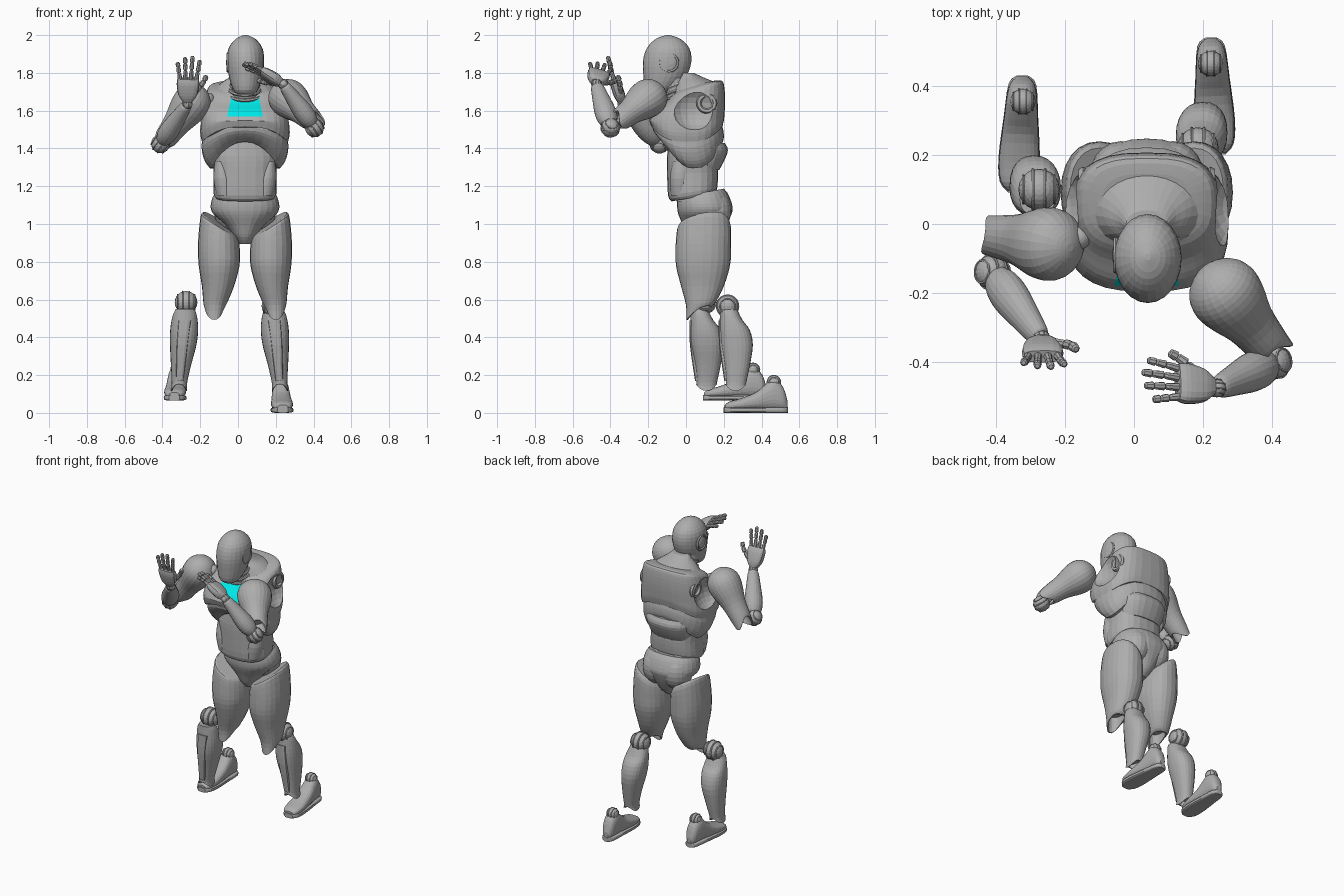
import bpy, bmesh, math
from mathutils import Matrix, Vector

cube = bpy.data.objects.get("Cube")
if cube:
    bpy.data.objects.remove(cube)


def material(name, rgb):
    m = bpy.data.materials.new(name)
    m.use_nodes = True
    m.diffuse_color = (*rgb, 1)
    m.node_tree.nodes["Principled BSDF"].inputs["Base Color"].default_value = (*rgb, 1)
    return m


GREY = material("body grey", (.42, .42, .42))
CYAN = material("chest cyan", (0, .8, .8))
CX = .037          # body centre line


def finish(name, bm, mat=GREY):
    bmesh.ops.recalc_face_normals(bm, faces=bm.faces)
    me = bpy.data.meshes.new(name)
    bm.to_mesh(me)
    bm.free()
    me.materials.append(mat)
    ob = bpy.data.objects.new(name, me)
    bpy.context.scene.collection.objects.link(ob)
    return ob


def frame(p0, p1, up):
    """Matrix at p0 with local z toward p1 and local y near up."""
    p0, z = Vector(p0), (Vector(p1) - Vector(p0)).normalized()
    x = Vector(up).cross(z).normalized()
    y = z.cross(x)
    return Matrix.Translation(p0) @ Matrix((x, y, z)).transposed().to_4x4()


def loft_mesh(rings, n=24, power=2, sub=3, mat=Matrix(), hollow=0):
    """Rings are x, y, z, rx, ry and optional slope x, slope y, wave.
    A hollow end gets a recess of that depth along local z."""
    rings = [list(r) + [0] * (8 - len(r)) for r in rings]
    fine = []
    for i in range(len(rings) - 1):
        a, b, c, d = (rings[max(0, min(len(rings) - 1, i + k))] for k in (-1, 0, 1, 2))
        for s in range(sub):
            t = s / sub
            fine.append([q + .5 * t * (r - p + t * (2 * p - 5 * q + 4 * r - w + t * (3 * (q - r) + w - p)))
                         for p, q, r, w in zip(a, b, c, d)])
    fine.append(rings[-1])
    if hollow:
        x, y, z, rx, ry, sx, sy, wave = rings[-1]
        fine.append([x, y, z, rx * .87, ry * .87, sx, sy, wave])
        fine.append([x, y, z + hollow, rx * .8, ry * .8, 0, 0, 0])
    bm = bmesh.new()
    loops = []
    for x, y, z, rx, ry, sx, sy, wave in fine:
        loop = []
        for k in range(n):
            a = math.tau * k / n
            c, s = math.cos(a), math.sin(a)
            u = math.copysign(abs(c) ** (2 / power), c)
            v = math.copysign(abs(s) ** (2 / power), s)
            co = Vector((x + rx * u, y + ry * v, z + sx * u + sy * v + wave * math.cos(2 * a)))
            loop.append(bm.verts.new(mat @ co))
        loops.append(loop)
    for lo, hi in zip(loops, loops[1:]):
        for k in range(n):
            bm.faces.new((lo[k - 1], lo[k], hi[k], hi[k - 1]))
    bm.faces.new(loops[0])
    bm.faces.new(loops[-1])
    return bm


def loft(name, rings, **kw):
    return finish(name, loft_mesh(rings, **kw))


def ball(name, loc, radii):
    bm = bmesh.new()
    bmesh.ops.create_uvsphere(bm, u_segments=20, v_segments=12, radius=1,
                              matrix=Matrix.Translation(loc) @ Matrix.Diagonal((*radii, 1)))
    return finish(name, bm)


def ring(name, loc, axis, major, minor):
    q = Vector((0, 0, 1)).rotation_difference(Vector(axis))
    bpy.ops.mesh.primitive_torus_add(location=loc, rotation=q.to_euler(), major_radius=major,
                                     minor_radius=minor, major_segments=24, minor_segments=6)
    ob = bpy.context.object
    ob.name = name
    ob.data.materials.append(GREY)


def joint(name, loc, r, axis):
    """Ball with raised hinge bands."""
    ball(name, loc, (r, r, r))
    axis = Vector(axis).normalized()
    for k in (-.75, -.3, .3, .75):
        ring(name + "_band", Vector(loc) + axis * r * k, axis, r * math.sqrt(1 - k * k), r * .08)


# Head, ears, neck and collar
loft("head", [(CX + .003, y, z, rx, ry) for y, z, rx, ry in (
    (-.15, 1.685, .04, .04), (-.14, 1.71, .065, .075), (-.112, 1.78, .088, .113),
    (-.1, 1.86, .098, .128), (-.095, 1.93, .09, .113), (-.095, 1.98, .052, .065),
    (-.095, 2, .008, .01))])
for s in (-1, 1):
    ring("ear_ring", (CX + s * .09, -.09, 1.855), (1, 0, 0), .046, .008)
    ball("ear_disc", (CX + s * .09, -.09, 1.855), (.01, .034, .034))
loft("neck", [(0, 0, z, r, r) for z, r in ((0, .085), (.05, .072), (.13, .07), (.2, .075))],
     mat=frame((CX, -.01, 1.61), (CX, -.08, 1.79), (0, 1, 0)))
for k in range(3):
    ring("neck_collar", (CX, -.035 - .01 * k, 1.685 + .025 * k), (0, -.4, 1), .082 - .005 * k, .009)
loft("neck_base", [(CX, .06, 1.7, .18, .13), (CX, .05, 1.745, .13, .11),
                   (CX, .025, 1.775, .085, .07), (CX, 0, 1.8, .06, .04)])

# Upper chest with coloured panel
bm = loft_mesh([(CX, .005, 1.475, .228, .188, 0, 0, -.04), (CX, .003, 1.515, .237, .197, 0, 0, -.032),
                (CX, .005, 1.56, .233, .198, 0, .01), (CX, .02, 1.62, .222, .187, 0, .025),
                (CX, .045, 1.68, .207, .158, 0, .042), (CX, .06, 1.722, .188, .13, 0, .036),
                (CX, .06, 1.738, .13, .085, 0, .02)], n=32, power=2.8)
planes = [((CX, 0, 1.57), (0, 0, -1)), ((CX, 0, 1.67), (0, 0, 1)),
          ((CX + .095, 0, 1.57), (1, 0, .22)), ((CX - .095, 0, 1.57), (-1, 0, .22))]
for co, no in planes:
    bmesh.ops.bisect_plane(bm, geom=bm.verts[:] + bm.edges[:] + bm.faces[:], plane_co=co, plane_no=no)
for f in bm.faces:
    c = f.calc_center_median()
    if c.y < -.03 and all((c - Vector(p)).dot(Vector(n)) < 0 for p, n in planes):
        f.material_index = 1
chest = finish("upper_chest", bm)
chest.data.materials.append(CYAN)

# Arm sockets carved into the chest sides
for s in (-1, 1):
    cutter = ball("socket_cutter", (CX + s * .27, .05, 1.61), (.1, .135, .12))
    cutter.hide_render = True
    cutter.hide_set(True)
    mod = chest.modifiers.new("socket", "BOOLEAN")
    mod.operation, mod.solver, mod.object = "DIFFERENCE", "EXACT", cutter
    ring("socket_ring", (CX + s * .185, .11, 1.64), (1, 0, 0), .042, .014)

# Ribs with arched lower edge, abdomen, lumbar plate and belt
loft("ribs", [(CX, .005, 1.52, .22, .18, 0, 0, -.02), (CX, .012, 1.45, .23, .186, 0, 0, -.045),
              (CX, .03, 1.395, .213, .17, 0, 0, -.062), (CX, .045, 1.365, .185, .15, 0, 0, -.07)],
     n=32, power=2.3, hollow=.05)
loft("abdomen", [(CX, .04, 1.14, .155, .115, 0, .02), (CX, .035, 1.17, .168, .13, 0, .02),
                 (CX, .035, 1.27, .165, .135), (CX, .03, 1.36, .17, .13), (CX, .03, 1.45, .13, .12)],
     power=2.5)
loft("lumbar_plate", [(CX, .08, 1.285, .14, .095), (CX, .085, 1.33, .155, .115),
                      (CX, .09, 1.39, .165, .132), (CX, .08, 1.43, .16, .125)], power=2.4)
loft("belt", [(CX, .07, 1.12, .155, .12), (CX, .07, 1.16, .15, .115)], power=2.5)
for s in (-1, 1):
    loft("side_plate", [(CX + s * .1, -.03, 1.15, .05, .05), (CX + s * .115, -.03, 1.24, .052, .056),
                        (CX + s * .13, -.02, 1.33, .03, .05)])

# Pelvis with rounded seat
loft("pelvis", [(CX, .09, .895, .03, .05), (CX, .095, .93, .055, .085), (CX, .1, .99, .1, .115),
                (CX, .1, 1.05, .165, .14), (CX, .1, 1.09, .182, .147), (CX, .09, 1.14, .172, .135, 0, .015),
                (CX, .085, 1.165, .155, .115, 0, .022)], n=28, power=2.2)
for s in (-1, 1):
    ball("seat_pad", (CX + s * .075, .14, 1.07), (.09, .1, .115))

# Legs: mirrored thighs, separately placed shins and feet
for s, side in ((1, "left"), (-1, "right")):
    loft(side + "_thigh", [(CX + s * x, y, z, rx, ry, s * sx, sy, w) for x, y, z, rx, ry, sx, sy, w in (
        (.137, .095, 1.005, .085, .125, .055, .02, 0), (.136, .095, .98, .1, .142, .055, .01, 0),
        (.138, .092, .88, .111, .147, .015, 0, 0), (.137, .09, .78, .108, .143, 0, 0, 0),
        (.143, .087, .67, .085, .113, 0, 0, 0), (.158, .08, .58, .062, .08, 0, .01, 0),
        (.163, .07, .54, .048, .068, 0, .035, .012))], power=2.2, hollow=.06)

    def place(x, y):
        return (x, y) if s > 0 else (-x - .09, y - .155)
    loft(side + "_shin", [(*place(x, y), z, rx, ry, 0, sy, w) for x, y, z, rx, ry, sy, w in (
        (.19, .225, .55, .05, .045, 0, 0), (.192, .24, .51, .065, .06, -.02, 0),
        (.195, .257, .44, .074, .08, 0, 0), (.2, .268, .36, .07, .086, 0, 0),
        (.212, .27, .25, .053, .068, 0, 0), (.22, .265, .16, .041, .054, 0, 0),
        (.222, .263, .135, .043, .056, 0, -.018))], power=2.3, hollow=.04)
    loft(side + "_shin_guard", [(*place(x, y), z, rx, .018) for x, y, z, rx in (
        (.218, .22, .17, .02), (.205, .193, .36, .03), (.192, .19, .49, .035))], n=10, power=3)
    joint(side + "_knee", (.185, .22, .565) if s > 0 else (-.275, .1, .585), .06, (1, 0, 0))
    fx, fy, fz = (.222, 0, 0) if s > 0 else (-.322, -.11, .065)
    place_foot = frame((fx, fy + .54, fz), (fx + s * .015, fy + .2, fz), (0, 0, 1))
    loft(side + "_foot", [(0, h / 2 + .015, z, w, h / 2) for z, w, h in (
        (.003, .016, .05), (.025, .036, .12), (.07, .045, .165), (.11, .048, .145), (.17, .053, .095),
        (.25, .058, .062), (.31, .05, .045), (.335, .028, .028))], power=2.4, mat=place_foot)
    loft(side + "_sole", [(0, .015, z, w, .015) for z, w in (
        (0, .016), (.025, .04), (.12, .05), (.24, .06), (.31, .053), (.34, .028))],
        power=4, mat=place_foot)
    joint(side + "_ankle", (fx, fy + .465, fz + .163), .037, (1, 0, 0))


def capsule(name, a, b, r, up):
    length = (Vector(b) - Vector(a)).length
    loft(name, [(0, 0, t * length, k * r, k * r) for t, k in ((0, .6), (.12, 1), (.85, .85), (1, .5))],
         n=8, sub=1, mat=frame(a, b, up))


def hand(side, wrist, tip, across):
    """Palm, four jointed fingers and a thumb on the across side."""
    wrist, tip = Vector(wrist), Vector(tip)
    m = frame(wrist, tip, Vector(across).cross(tip - wrist))
    size = (tip - wrist).length
    up = m.to_3x3() @ Vector((0, 1, 0))
    loft(side + "_palm", [(0, 0, z * size, rx, ry) for z, rx, ry in (
        (.06, .026, .022), (.2, .05, .03), (.42, .06, .028), (.54, .056, .018))],
        n=16, power=3, mat=m)
    joint(side + "_wrist", wrist, .027, m.to_3x3() @ Vector((1, 0, 0)))
    # The cross product above leaves local x pointing away from the thumb side or along it
    turn = math.copysign(1, (m.to_3x3() @ Vector((1, 0, 0))).dot(Vector(across)))
    for k, reach in enumerate((.92, 1, .97, .86)):
        u = turn * (1.5 - k) * .028
        spots = [m @ Vector((u * (1 + .4 * t), turn * .012 * t * t, size * (.5 + (reach - .5) * t)))
                 for t in (0, .45, .75, 1)]
        for a, b in zip(spots, spots[1:]):
            capsule(side + "_finger", a, b, .0125, up)
    spots = [m @ Vector((turn * x, turn * y, t * size)) for x, y, t in (
        (.035, .01, .22), (.068, .02, .36), (.087, .025, .48), (.096, .025, .58))]
    for a, b in zip(spots, spots[1:]):
        capsule(side + "_thumb", a, b, .015, up)


def arm(side, shoulder, cuff, elbow, wrist, tip, across):
    length = (Vector(cuff) - Vector(shoulder)).length
    loft(side + "_upper_arm", [(0, 0, z, r, r * .95, 0, 0, w) for z, r, w in (
        (-.085, .012, 0), (-.075, .045, 0), (-.045, .084, 0), (0, .105, 0), (.06, .102, 0),
        (length * .55, .076, 0), (length * .85, .065, 0), (length, .058, .028))],
        mat=frame(shoulder, cuff, (0, 0, 1)), hollow=-.06)
    axis = (Vector(wrist) - Vector(elbow)).cross(Vector(cuff) - Vector(shoulder))
    joint(side + "_elbow", elbow, .05, axis)
    length = (Vector(wrist) - Vector(elbow)).length
    loft(side + "_forearm", [(0, 0, t * length, r, r * .9) for t, r in (
        (.06, .037), (.2, .054), (.4, .057), (.7, .045), (.92, .035), (.97, .026))],
        n=20, mat=frame(elbow, wrist, axis))
    hand(side, wrist, tip, across)


arm("right", (-.235, -.06, 1.655), (-.405, -.035, 1.425), (-.41, -.14, 1.425),
    (-.268, -.335, 1.635), (-.26, -.425, 1.885), (1, 0, 0))
arm("left", (.255, -.19, 1.675), (.4, -.365, 1.54), (.405, -.4, 1.51),
    (.24, -.475, 1.74), (.03, -.445, 1.86), (0, .95, -.3))
ball("right_shoulder_pin", (-.16, -.04, 1.66), (.035, .035, .035))
